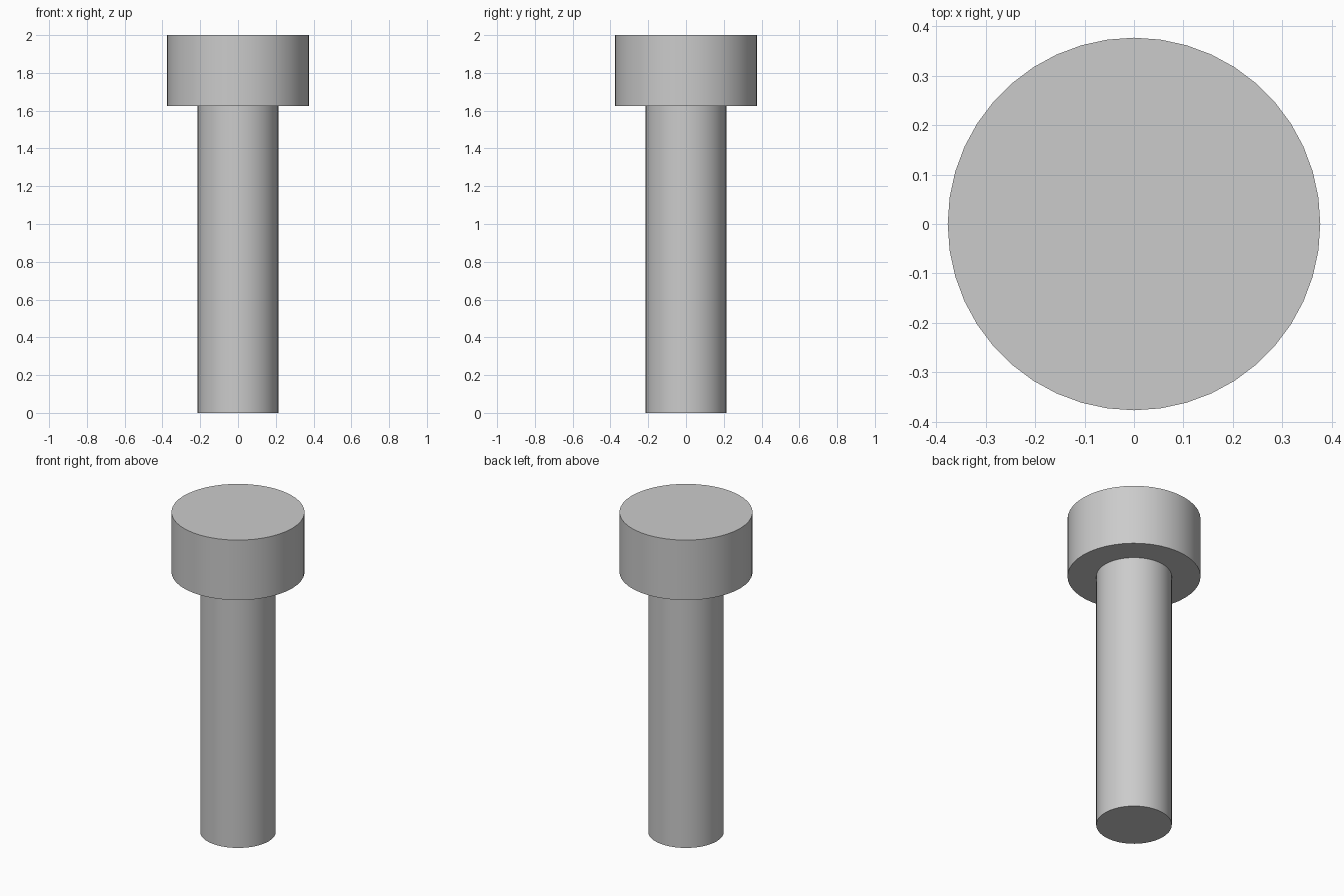
import bpy
import math

cube = bpy.data.objects.get("Cube")
if cube:
    bpy.data.objects.remove(cube, do_unlink=True)

SIDES = 44
HEAD_BOTTOM = 1.625
TOP = 2.0

# Plain grey metal
grey = bpy.data.materials.new("light grey")
grey.use_nodes = True
color = (0.6, 0.6, 0.6, 1.0)
grey.diffuse_color = color
grey.node_tree.nodes["Principled BSDF"].inputs["Base Color"].default_value = color


def cylinder(name, radius, bottom, top):
    """Upright capped cylinder with smooth sides and crisp rims."""
    bpy.ops.mesh.primitive_cylinder_add(
        vertices=SIDES, radius=radius, depth=top - bottom,
        location=(0, 0, (bottom + top) / 2))
    obj = bpy.context.object
    obj.name = obj.data.name = name
    obj.data.materials.append(grey)
    bpy.ops.object.shade_smooth_by_angle(angle=math.radians(30))
    return obj


# Shank, seated slightly inside the head
cylinder("shank", 0.214, 0.0, HEAD_BOTTOM + 0.02)
# Wide cylindrical head
cylinder("head", 0.377, HEAD_BOTTOM, TOP)
